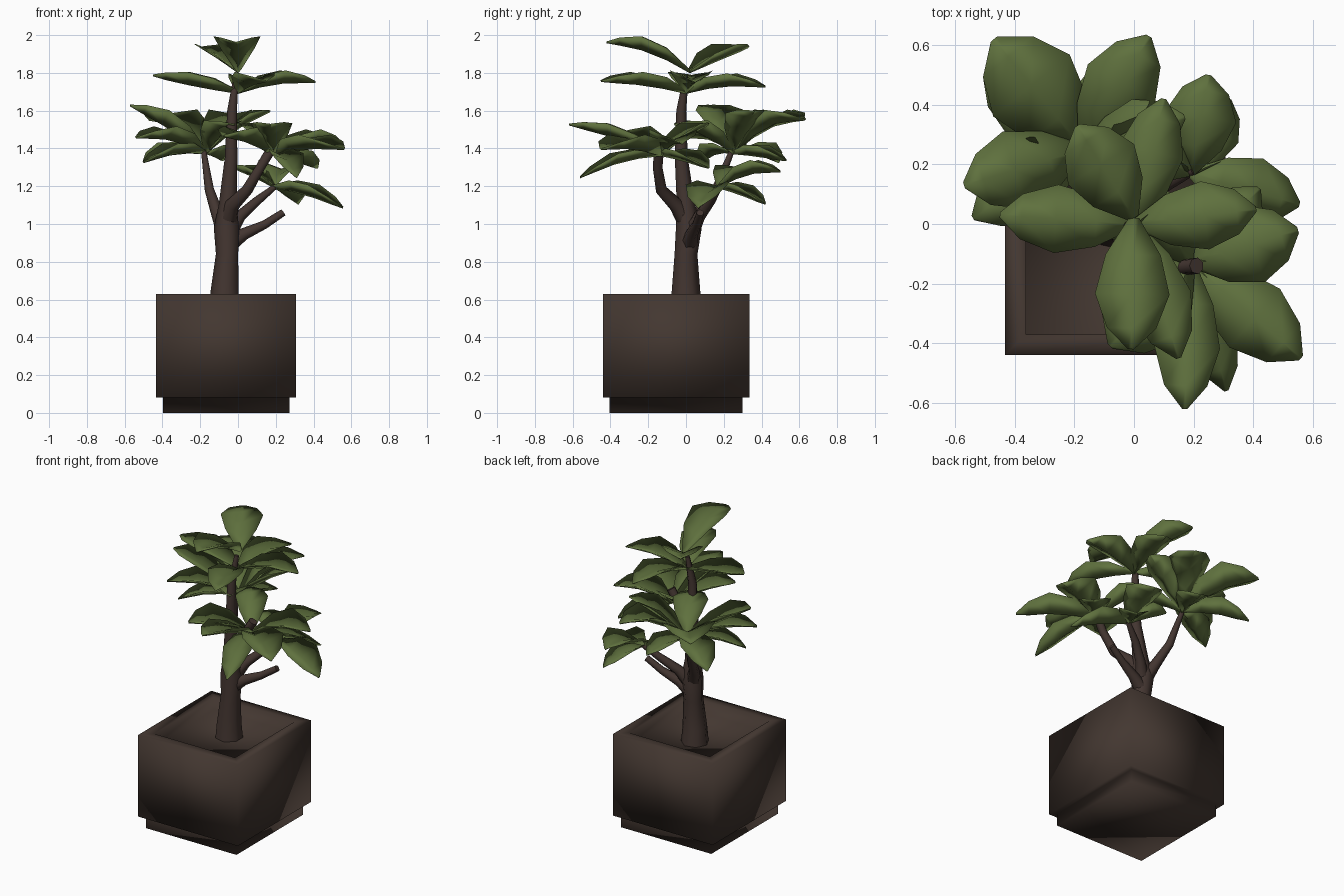
import bpy, bmesh, math
from mathutils import Vector


def material(name, rgb):
    m = bpy.data.materials.new(name)
    m.diffuse_color = (*rgb, 1)
    return m


LEAF = material("leaf green", (0.115, 0.165, 0.048))
BARK = material("bark brown", (0.056, 0.036, 0.030))
POT = material("pot brown", (0.056, 0.038, 0.030))


def finish(bm, name, mat, smooth):
    bmesh.ops.recalc_face_normals(bm, faces=bm.faces)
    me = bpy.data.meshes.new(name)
    bm.to_mesh(me)
    bm.free()
    me.materials.append(mat)
    ob = bpy.data.objects.new(name, me)
    bpy.context.collection.objects.link(ob)
    bpy.ops.object.select_all(action='DESELECT')
    ob.select_set(True)
    bpy.context.view_layer.objects.active = ob
    bpy.ops.object.shade_smooth_by_angle(angle=math.radians(smooth))
    return ob


def loft(bm, rings):
    """Skin closed rings of points and cap both ends."""
    loops = [[bm.verts.new(p) for p in r] for r in rings]
    for a, b in zip(loops, loops[1:]):
        for i in range(len(a)):
            j = (i + 1) % len(a)
            bm.faces.new((a[i], a[j], b[j], b[i]))
    bm.faces.new(loops[0][::-1])
    bm.faces.new(loops[-1])


# Square planter: plinth, overhanging box, flat rim and sunken soil
def rectangle(inset, z):
    x0, x1, y0, y1 = -0.433 + inset, 0.307 - inset, -0.44 + inset, 0.335 - inset
    return [(x0, y0, z), (x1, y0, z), (x1, y1, z), (x0, y1, z)]


bm = bmesh.new()
loft(bm, [rectangle(i, z) for i, z in
          ((0.035, 0), (0.035, 0.082), (0, 0.082), (0, 0.63), (0.07, 0.63), (0.07, 0.55))])
finish(bm, "planter", POT, 180)


# Trunk and branches: tapered tubes along (x, y, z, radius) paths
def tube(name, path, sides=7):
    pts = [Vector(p[:3]) for p in path]
    rings = []
    for i, p in enumerate(pts):
        d = (pts[min(i + 1, len(pts) - 1)] - pts[max(i - 1, 0)]).normalized()
        u = d.cross(Vector((0, 1, 0.01))).normalized()
        v = d.cross(u)
        rings.append([p + path[i][3] * (u * math.cos(a) + v * math.sin(a))
                      for a in (math.tau * k / sides for k in range(sides))])
    bm = bmesh.new()
    loft(bm, rings)
    finish(bm, name, BARK, 60)


tube("trunk", [(-0.067, 0, 0.54, 0.087), (-0.067, 0, 0.65, 0.077), (-0.055, 0, 0.84, 0.062),
               (-0.058, 0.015, 0.98, 0.070), (-0.052, 0.0, 1.10, 0.05), (-0.035, -0.025, 1.35, 0.035),
               (-0.03, -0.025, 1.6, 0.027), (-0.01, 0.0, 1.78, 0.014)])
tube("stub_branch", [(-0.06, 0.01, 0.88, 0.05), (0.03, 0.03, 0.945, 0.034),
                     (0.14, 0.055, 0.995, 0.024), (0.24, 0.075, 1.06, 0.020)])
tube("front_branch", [(-0.06, 0.02, 0.98, 0.05), (-0.03, -0.05, 1.10, 0.04),
                      (0.05, -0.13, 1.18, 0.031), (0.12, -0.15, 1.30, 0.026), (0.21, -0.14, 1.45, 0.028)])
tube("left_branch", [(-0.06, 0.01, 0.94, 0.05), (-0.11, 0.07, 1.06, 0.034),
                     (-0.15, 0.16, 1.18, 0.026), (-0.18, 0.24, 1.38, 0.015)])
tube("right_branch", [(-0.06, 0.01, 0.93, 0.05), (0.01, 0.07, 1.04, 0.032),
                      (0.10, 0.13, 1.12, 0.025), (0.2, 0.18, 1.20, 0.015)])


# Leaves: thin closed blades, folded along the midrib, arching from base to tip
OUTLINE = ((0, 0.14), (0.28, 0.74), (0.58, 1.0), (0.84, 0.66), (1.0, 0.08))


def add_leaf(bm, base, tip, width, arch):
    base, tip = Vector(base), Vector(tip)
    up = Vector((0, 0, 1))
    side = (tip - base).cross(up).normalized()
    rings = []
    for t, w in OUTLINE:
        mid = base.lerp(tip, t) + up * arch * math.sin(math.pi * t)
        half = side * width * w / 2
        # the fold flattens out towards the tip
        lift = up * width * w * 0.22 * (1 - 0.6 * t)
        keel = up * (0.006 + 0.018 * w)
        rings.append([mid - half + lift, mid - lift * 0.4,
                      mid + half + lift, mid - lift * 0.4 - keel])
    loft(bm, rings)


def leaf_cluster(name, base, leaves):
    bm = bmesh.new()
    for x, y, z, width, arch in leaves:
        add_leaf(bm, base, (x, y, z), width, arch)
    finish(bm, name, LEAF, 180)


leaf_cluster("crown_leaves", (0.0, 0.02, 1.81), [
    (-0.01, -0.42, 1.965, 0.25, 0.06), (-0.19, 0.33, 1.94, 0.26, 0.03)])
leaf_cluster("upper_leaves", (0, 0, 1.70), [
    (0.41, 0.05, 1.755, 0.23, 0.05), (-0.45, 0.03, 1.79, 0.23, 0.02),
    (0.15, -0.45, 1.76, 0.22, 0.04), (0.10, 0.42, 1.73, 0.22, 0.05)])
leaf_cluster("left_leaves", (-0.17, 0.25, 1.38), [
    (-0.47, 0.62, 1.555, 0.33, 0.08), (0.05, 0.63, 1.555, 0.26, 0.09),
    (-0.57, 0.13, 1.63, 0.27, 0.04), (-0.54, 0.02, 1.46, 0.23, 0.06),
    (-0.50, 0.49, 1.33, 0.22, 0.05), (-0.08, 0.53, 1.34, 0.20, 0.03),
    (0.17, 0.36, 1.60, 0.22, 0.05), (-0.02, -0.06, 1.53, 0.22, 0.05),
    (-0.50, 0.08, 1.33, 0.18, 0.05)])
leaf_cluster("right_leaves", (0.19, 0.17, 1.2), [
    (0.555, 0.065, 1.09, 0.23, 0.04), (0.32, 0.42, 1.11, 0.19, 0.03),
    (0.25, 0.50, 1.28, 0.24, 0.06), (-0.02, 0.28, 1.30, 0.18, 0.03)])
leaf_cluster("front_leaves", (0.19, -0.13, 1.37), [
    (0.56, -0.45, 1.40, 0.26, 0.05), (0.17, -0.62, 1.53, 0.22, 0.04),
    (0.31, -0.56, 1.25, 0.18, 0.05), (-0.08, -0.41, 1.47, 0.30, 0.05),
    (0.55, -0.02, 1.43, 0.27, 0.06), (0.02, 0.12, 1.53, 0.20, 0.04),
    (0.42, 0.12, 1.30, 0.20, 0.03)])
